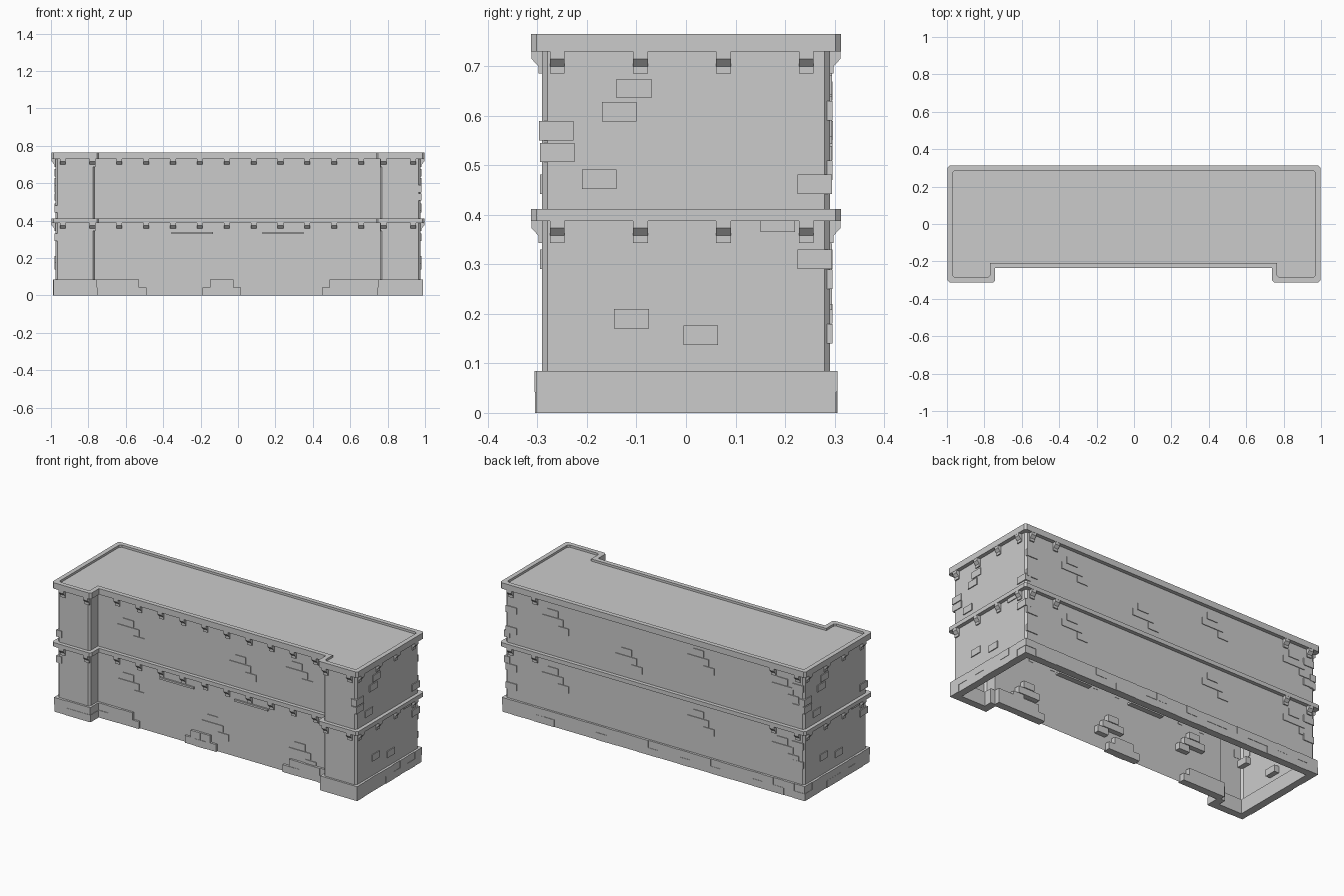
import bpy, bmesh, random
from mathutils import Vector

if "Cube" in bpy.data.objects:
    bpy.data.objects.remove(bpy.data.objects["Cube"])

random.seed(4)
WX, WY, NY = 0.975, 0.291, -0.213      # wall half sizes and notch wall depth
NL, NR = -0.765, 0.76                  # notch ends


def finish(name, bm):
    me = bpy.data.meshes.new(name)
    bm.normal_update()
    bm.to_mesh(me)
    bm.free()
    ob = bpy.data.objects.new(name, me)
    bpy.context.collection.objects.link(ob)
    return ob


def outline(o, c=0.011):
    """U-shaped plan grown by o, with chamfered outer corners."""
    x, y, n, l, r = WX + o, WY + o, NY - o, NL + o, NR - o
    pts = [(-x, -y, 1), (l, -y, 1), (l, n, 0), (r, n, 0),
           (r, -y, 1), (x, -y, 1), (x, y, 1), (-x, y, 1)]
    out = []
    for i, (px, py, cut) in enumerate(pts):
        p = Vector((px, py))
        if not cut:
            out.append(p)
            continue
        for q in (pts[i - 1], pts[(i + 1) % len(pts)]):
            out.append(p + (Vector(q[:2]) - p).normalized() * c)
    return out


def loft(name, profile, cap=False):
    """Skin the plan through (offset, z) steps; optionally close the last."""
    bm = bmesh.new()
    rings = [[bm.verts.new((p.x, p.y, z)) for p in outline(o)] for o, z in profile]
    for a, b in zip(rings, rings[1:]):
        for i in range(len(a)):
            j = (i + 1) % len(a)
            bm.faces.new((a[i], a[j], b[j], b[i]))
    if cap:
        bm.faces.new(rings[-1])
    return finish(name, bm)


# Walls (open underneath), mid cornice, top cornice with recessed roof
loft("walls", [(0, 0), (0, 0.73)])
loft("mid_cornice", [(0, 0.388), (0.022, 0.388), (0.022, 0.412), (0, 0.412)])
loft("top_cornice_and_roof", [(0, 0.73), (0.022, 0.73), (0.022, 0.765),
                              (-0.005, 0.765), (-0.005, 0.752)], cap=True)

# Wall faces: origin, tangent, outward normal
X, Y, Z = Vector((1, 0, 0)), Vector((0, 1, 0)), Vector((0, 0, 1))
SIDES = {
    "front": (Y * -WY, X, -Y), "notch": (Y * NY, X, -Y),
    "back": (Y * WY, -X, Y), "right": (X * WX, Y, X), "left": (X * -WX, -Y, -X),
    "notch_left": (X * NL, Y, X), "notch_right": (X * NR, -Y, -X),
}


def prism(bm, side, u, w, profile):
    """Extrude an (out, z) profile by width w along a wall face."""
    org, t, n = SIDES[side]
    a, b = [[bm.verts.new(org + t * (u + s * w / 2) + n * d + Z * z)
             for d, z in profile] for s in (-1, 1)]
    k = len(profile)
    faces = [bm.faces.new(a), bm.faces.new(b[::-1])]
    for i in range(k):
        faces.append(bm.faces.new((a[i], b[i], b[(i + 1) % k], a[(i + 1) % k])))
    bmesh.ops.recalc_face_normals(bm, faces=faces)


def brick(bm, side, u, z, w=0.07, h=0.039, out=0.005, back=-0.03):
    prism(bm, side, u, w, [(back, z - h / 2), (out, z - h / 2),
                           (out, z + h / 2), (back, z + h / 2)])


# Brackets under both cornices
bm = bmesh.new()
ends = (-0.937, -0.778, 0.778, 0.937)
spots = {"front": ends, "back": ends,
         "notch": [-0.635 + 0.1437 * i for i in range(10)],
         "right": (-0.26, -0.092, 0.076, 0.243),
         "left": (-0.26, -0.092, 0.076, 0.243)}
for top in (0.388, 0.73):
    for side, us in spots.items():
        for u in us:
            prism(bm, side, u, 0.03, [(-0.002, top), (0.021, top), (0.021, top - 0.015),
                                      (0.007, top - 0.03), (0.007, top - 0.045),
                                      (-0.002, top - 0.045)])
finish("cornice_brackets", bm)


# Plinth of two brick courses
def course(bm, side, u0, u1, z):
    n = max(1, round((u1 - u0) / 0.069))
    step = (u1 - u0) / n
    for i in range(n):
        brick(bm, side, u0 + (i + 0.5) * step, z, step, 0.0425,
              0.012 + random.choice((0, 0, 0.002, 0.003)))


bm = bmesh.new()
for z in (0.02125, 0.06375):
    e = 0.012
    course(bm, "back", -WX - e, WX + e, z)
    course(bm, "right", -WY - e, WY + e, z)
    course(bm, "left", -WY - e, WY + e, z)
    course(bm, "front", -WX - e, NL + e, z)
    course(bm, "front", NR - e, WX + e, z)
    course(bm, "notch_left", -WY - e, NY, z)
    course(bm, "notch_right", -NY, WY + e, z)
    # partial courses in the notch, shorter on the upper row
    cut = 0 if z < 0.04 else 0.04
    course(bm, "notch", NL, -0.49 - cut, z)
    course(bm, "notch", -0.19 + cut, 0.015 - cut, z)
    course(bm, "notch", 0.45 + cut, NR, z)
finish("plinth_bricks", bm)

# Loose raised bricks on the end walls (second end is the first turned round)
bm = bmesh.new()
for u, z in ((-0.105, 0.655), (-0.135, 0.608), (-0.262, 0.57), (-0.26, 0.526),
             (-0.175, 0.472), (0.26, 0.462), (-0.11, 0.19), (0.03, 0.157),
             (0.185, 0.385), (0.26, 0.31)):
    brick(bm, "right", u, z)
    brick(bm, "left", u, z)

# Stepped brick clusters on the long walls
STEPS = ((0, 0), (0.035, 0.043), (0.07, 0), (0.105, -0.043))
clusters = {"back": ((0.80, 0.62), (0.25, 0.64), (-0.7, 0.62), (0.80, 0.27),
                     (0.25, 0.28), (-0.7, 0.28), (-0.22, 0.52)),
            "notch": ((-0.6, 0.56), (0.13, 0.54), (0.5, 0.6), (-0.6, 0.24),
                      (-0.05, 0.14), (0.52, 0.13))}
for side, spots in clusters.items():
    for u, z in spots:
        for du, dz in STEPS:
            brick(bm, side, u + du, z + dz, out=0.004)
# corner bricks on the long walls
for z in (0.65, 0.53, 0.31, 0.2):
    brick(bm, "back", 0.935, z)
    brick(bm, "back", -0.935, z - 0.04)
finish("raised_bricks", bm)

# Thin sills over the ground floor
bm = bmesh.new()
for u in (-0.245, 0.24):
    brick(bm, "notch", u, 0.334, 0.22, 0.011, 0.01)
finish("sills", bm)
